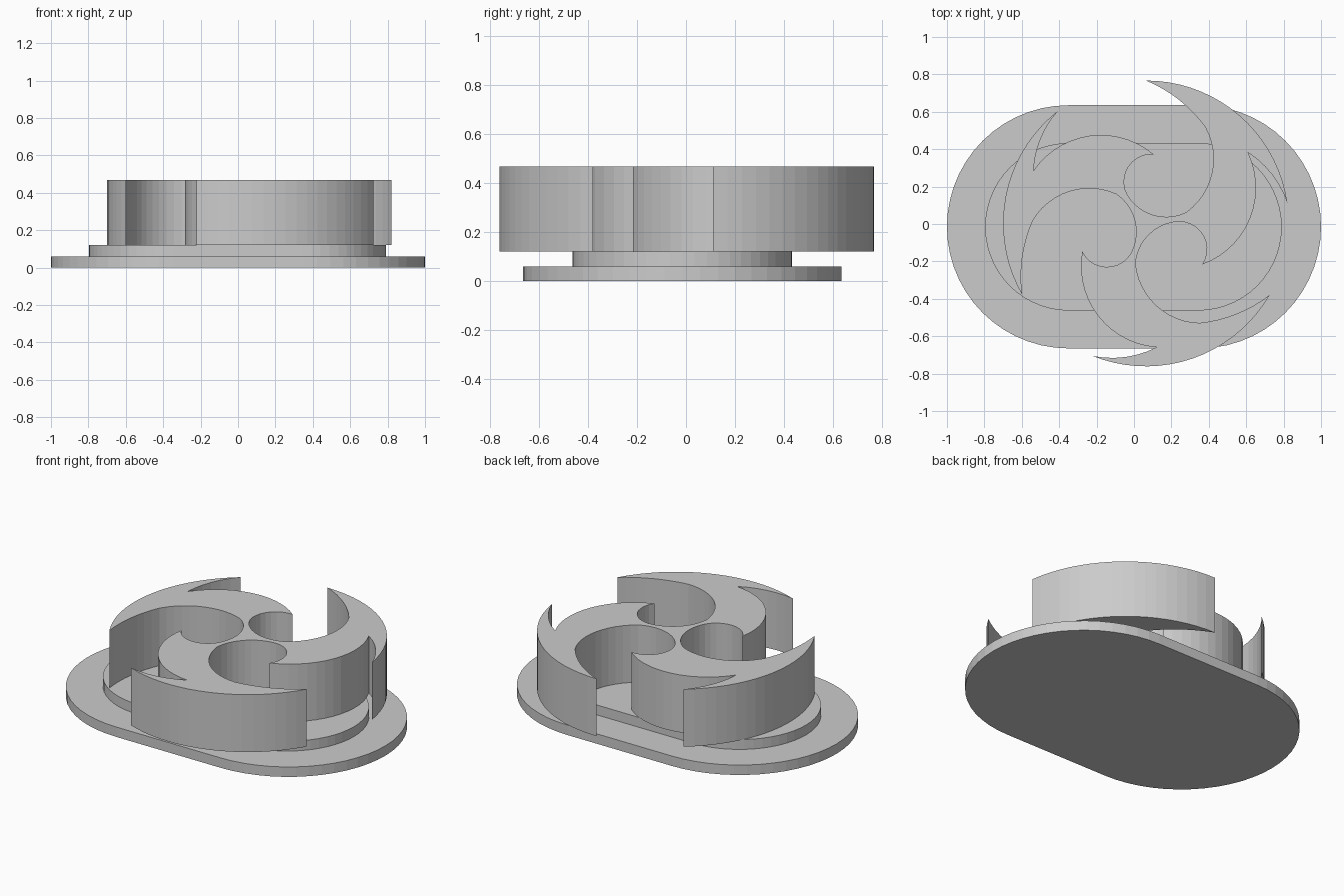
import bpy, bmesh, math
from mathutils import Vector, Matrix

if "Cube" in bpy.data.objects:
    bpy.data.objects.remove(bpy.data.objects["Cube"])

grey = bpy.data.materials.new("plain_grey")
grey.use_nodes = True
grey.diffuse_color = (0.6, 0.6, 0.6, 1)
grey.node_tree.nodes["Principled BSDF"].inputs["Base Color"].default_value = grey.diffuse_color


def arc(a, m, b, n):
    """Points on the circle through a, m and b, leaving out b."""
    a, m, b = Vector(a), Vector(m), Vector(b)
    u, v = m - a, b - a
    d = 2 * u.cross(v)
    c = a + Vector((v.y * u.dot(u) - u.y * v.dot(v), u.x * v.dot(v) - v.x * u.dot(u))) / d
    start = a - c
    sweep = math.atan2(start.cross(b - c), start.dot(b - c))
    if d > 0:
        sweep %= math.tau
    else:
        sweep = -((-sweep) % math.tau)
    return [c + Matrix.Rotation(sweep * i / n, 2) @ start for i in range(n)]


def slab(name, outline, z0, z1, centre):
    """Extrude a closed outline from z0 to z1."""
    bm = bmesh.new()
    face = bm.faces.new([bm.verts.new((p[0], p[1], z0)) for p in outline])
    top = bmesh.ops.extrude_face_region(bm, geom=[face])["geom"]
    bmesh.ops.translate(bm, vec=(0, 0, z1 - z0),
                        verts=[g for g in top if isinstance(g, bmesh.types.BMVert)])
    bmesh.ops.recalc_face_normals(bm, faces=bm.faces)
    mesh = bpy.data.meshes.new(name)
    bm.to_mesh(mesh)
    bm.free()
    mesh.materials.append(grey)
    obj = bpy.data.objects.new(name, mesh)
    obj.location = (centre[0], centre[1], 0)
    bpy.context.collection.objects.link(obj)
    return obj


def stadium(half, r, n=28):
    pts = []
    for side in (1, -1):
        for i in range(n + 1):
            t = math.pi * (i / n - 0.5)
            pts.append((side * (half + r * math.cos(t)), side * r * math.sin(t)))
    return pts


# Two stepped oval plates
slab("base_plate", stadium(0.35, 0.65), 0, 0.06, (0, -0.015))
slab("raised_plate", stadium(0.345, 0.448), 0.06, 0.12, (-0.003, -0.015))

# One blade: outer rim, notch, inner edge, then the hooked hollow
R = 0.764
def polar(deg, r=R):
    return (r * math.cos(math.radians(deg)), r * math.sin(math.radians(deg)))

rim_start, rim_end, rim_next = polar(90), polar(8), polar(-30)
notch, hook = (0.545, 0.38), (0.30, -0.22)
blade = arc(rim_start, polar(49), rim_end, 18)
blade += arc(rim_end, (0.675, 0.26), notch, 6)
blade += arc(notch, (0.556, 0.025), hook, 14)
blade += arc(hook, (0.305, -0.063), (0.18, 0.01), 10)
blade += arc((0.18, 0.01), (-0.01, -0.09), (-0.056, -0.214), 10)
blade += arc((-0.056, -0.214), (0.11, -0.48), (0.288, -0.532), 12)
blade += arc((0.288, -0.532), (0.492, -0.48), rim_next, 8)

# Three blades joined in one swirl
swirl = []
for k in range(3):
    turn = Matrix.Rotation(-k * math.tau / 3, 2)
    swirl += [turn @ p for p in blade]
slab("three_blade_swirl", swirl, 0.12, 0.468, (0.064, 0.003))
